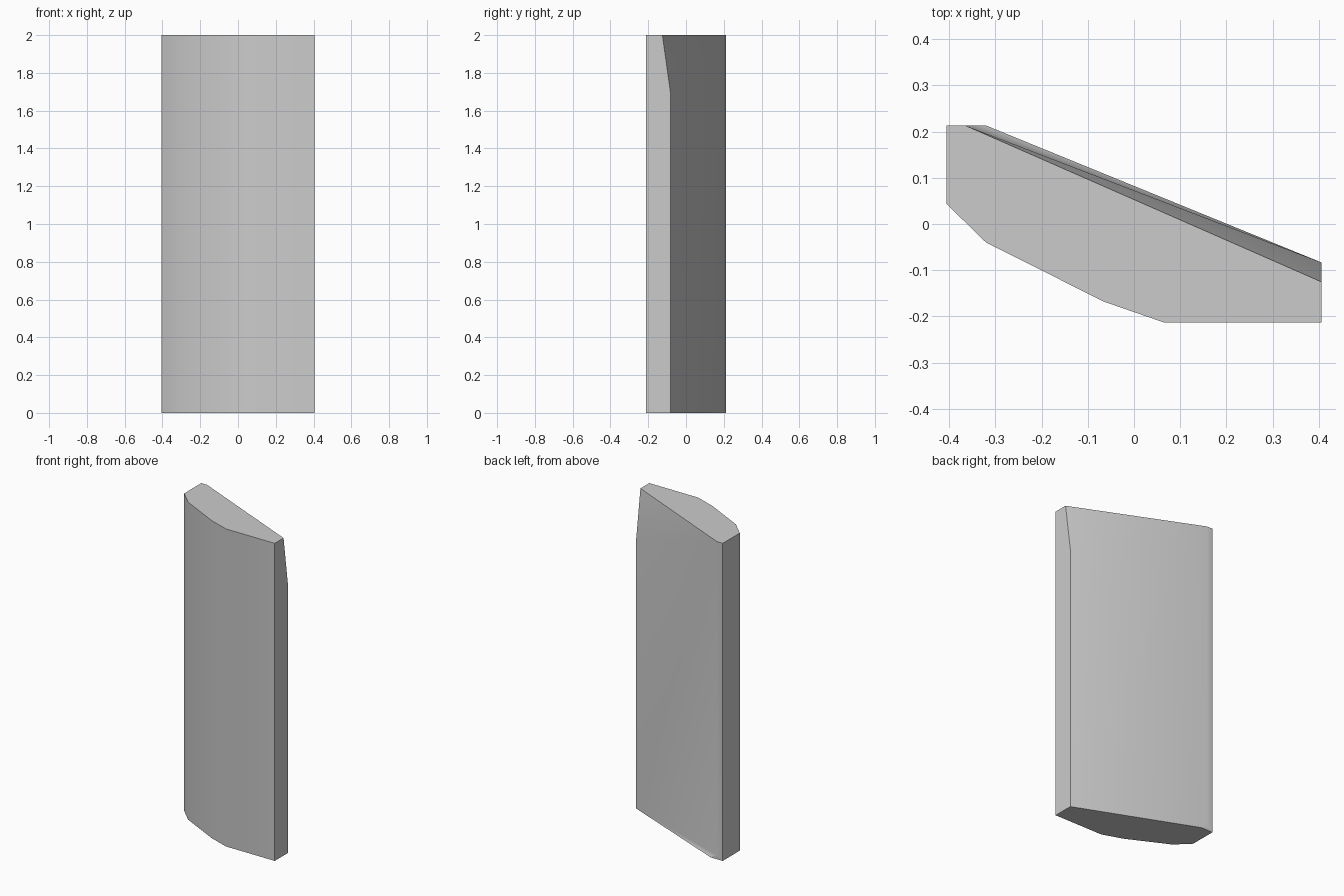
import bpy
import bmesh
import math

cube = bpy.data.objects.get("Cube")
if cube:
    bpy.data.objects.remove(cube, do_unlink=True)

HEIGHT = 2.0

# Outline shared by both ends, from the back left corner round the front
outline = [(-0.405, 0.213), (-0.405, 0.043), (-0.32, -0.04),
           (-0.065, -0.168), (0.065, -0.213), (0.405, -0.213)]

bm = bmesh.new()
low = [bm.verts.new((x, y, 0)) for x, y in outline]
high = [bm.verts.new((x, y, HEIGHT)) for x, y in outline]

# Back corners: the right one leans in near the top, the left one flares at the foot
right_low = bm.verts.new((0.405, -0.083, 0))
right_bend = bm.verts.new((0.405, -0.083, 1.7))
right_high = bm.verts.new((0.405, -0.125, HEIGHT))
left_foot = bm.verts.new((-0.32, 0.213, 0))
left_ankle = bm.verts.new((-0.365, 0.213, 0.025))
left_high = bm.verts.new((-0.365, 0.213, HEIGHT))

# Curved front wall
for i in range(len(outline) - 1):
    bm.faces.new((low[i], low[i + 1], high[i + 1], high[i]))

# Ends, narrow sides and back wall
for face in (
    high + [right_high, left_high],
    low + [right_low, left_foot],
    [low[-1], right_low, right_bend, right_high, high[-1]],
    [low[0], left_foot, left_ankle, left_high, high[0]],
    [right_low, left_ankle, left_high, right_bend],
    [right_bend, left_high, right_high],
    [right_low, left_foot, left_ankle],
):
    bm.faces.new(face)
bmesh.ops.recalc_face_normals(bm, faces=bm.faces[:])

# Smooth walls with crisp corners, but a soft back left corner
for f in bm.faces:
    f.smooth = True
for e in bm.edges:
    soft_corner = set(e.verts) == {left_ankle, left_high}
    e.smooth = soft_corner or e.calc_face_angle(0) < math.radians(40)

mesh = bpy.data.meshes.new("angled_slab")
bm.to_mesh(mesh)
bm.free()
slab = bpy.data.objects.new("angled_slab", mesh)
bpy.context.collection.objects.link(slab)

# Plain grey
grey = bpy.data.materials.new("light_grey")
grey.use_nodes = True
colour = (0.6, 0.6, 0.6, 1)
grey.diffuse_color = colour
grey.node_tree.nodes["Principled BSDF"].inputs["Base Color"].default_value = colour
mesh.materials.append(grey)
